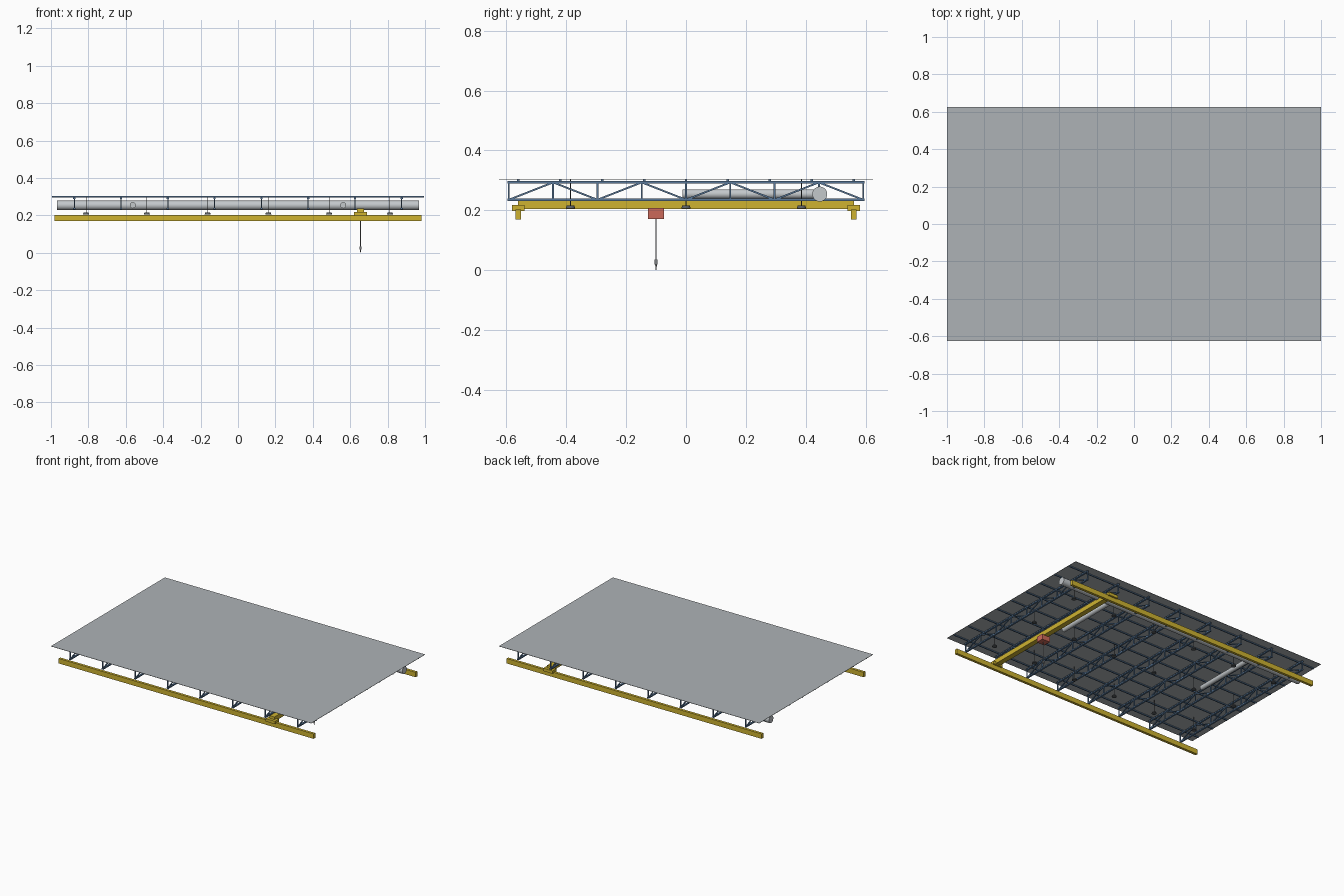
import bpy
import bmesh
from mathutils import Vector, Matrix

default = bpy.data.objects.get("Cube")
if default:
    bpy.data.objects.remove(default, do_unlink=True)


def material(name, rgb):
    m = bpy.data.materials.new(name)
    m.use_nodes = True
    m.diffuse_color = (*rgb, 1)
    m.node_tree.nodes["Principled BSDF"].inputs["Base Color"].default_value = (*rgb, 1)
    return m


deck_grey = material("deck_grey", (0.42, 0.45, 0.47))
steel_blue = material("steel_blue", (0.10, 0.19, 0.32))
crane_yellow = material("crane_yellow", (0.62, 0.45, 0.03))
hoist_red = material("hoist_red", (0.60, 0.14, 0.10))
duct_silver = material("duct_silver", (0.55, 0.58, 0.60))
dark_grey = material("dark_grey", (0.10, 0.11, 0.12))
rope_grey = material("rope_grey", (0.20, 0.21, 0.22))


def box(bm, x, y, z):
    """Add a box from three (low, high) ranges."""
    spans = (x, y, z)
    centre = Vector([sum(s) / 2 for s in spans])
    size = Vector([s[1] - s[0] for s in spans])
    bmesh.ops.create_cube(bm, size=1, matrix=Matrix.LocRotScale(centre, None, size))


def bar(bm, a, b, thick):
    """Add a square bar between two points."""
    a, b = Vector(a), Vector(b)
    turn = (b - a).to_track_quat('Z', 'X')
    size = Vector((thick, thick, (b - a).length))
    bmesh.ops.create_cube(bm, size=1, matrix=Matrix.LocRotScale((a + b) / 2, turn, size))


def rod(bm, a, b, radius, top=None, sides=24):
    """Add a capped cylinder or cone between two points."""
    a, b = Vector(a), Vector(b)
    turn = (b - a).to_track_quat('Z', 'X')
    bmesh.ops.create_cone(bm, cap_ends=True, segments=sides, radius1=radius,
                          radius2=radius if top is None else top, depth=(b - a).length,
                          matrix=Matrix.LocRotScale((a + b) / 2, turn, None))


def finish(name, bm, mat, smooth=False):
    mesh = bpy.data.meshes.new(name)
    bm.to_mesh(mesh)
    bm.free()
    mesh.materials.append(mat)
    ob = bpy.data.objects.new(name, mesh)
    bpy.context.collection.objects.link(ob)
    if smooth:
        bpy.ops.object.select_all(action='DESELECT')
        ob.select_set(True)
        bpy.context.view_layer.objects.active = ob
        bpy.ops.object.shade_smooth_by_angle()
    return ob


# Roof deck, a thin sheet
bm = bmesh.new()
box(bm, (-1, 1), (-0.625, 0.625), (0.303, 0.305))
finish("roof_deck", bm, deck_grey)

# Purlins under the deck
bm = bmesh.new()
for i in range(-4, 5):
    y = i * 0.14
    box(bm, (-0.995, 0.995), (y - 0.004, y + 0.004), (0.296, 0.303))
finish("purlins", bm, steel_blue)

# Roof trusses: chords, posts and zigzag diagonals
LOW, HIGH, PANEL = 0.235, 0.293, 0.148
bm = bmesh.new()
for i in range(8):
    x = -0.875 + i * 0.25
    for z in (LOW, HIGH):
        box(bm, (x - 0.006, x + 0.006), (-0.596, 0.596), (z - 0.004, z + 0.004))
    for j in range(-4, 5):
        y = j * PANEL
        bar(bm, (x, y, LOW), (x, y, HIGH), 0.006)
        if j < 4:
            ends = (LOW, HIGH) if j % 2 == 0 else (HIGH, LOW)
            bar(bm, (x, y, ends[0]), (x, y + PANEL, ends[1]), 0.006)
finish("roof_trusses", bm, steel_blue)

# Runway beams and the travelling bridge
CX, HY = 0.655, -0.1
for side, label in ((-1, "front"), (1, "back")):
    y = side * 0.56
    bm = bmesh.new()
    box(bm, (-0.98, 0.98), (y - 0.009, y + 0.009), (0.169, 0.203))
    finish(label + "_runway_beam", bm, crane_yellow)
    bm = bmesh.new()
    box(bm, (CX - 0.036, CX + 0.036), (y - 0.021, y + 0.021), (0.198, 0.218))
    finish(label + "_end_carriage", bm, crane_yellow)
bm = bmesh.new()
box(bm, (CX - 0.018, CX + 0.018), (-0.562, 0.562), (0.204, 0.236))
finish("bridge_girder", bm, crane_yellow)

# Hoist with rope and hook
bm = bmesh.new()
box(bm, (CX - 0.03, CX + 0.03), (HY - 0.027, HY + 0.027), (0.17, 0.208))
finish("hoist", bm, hoist_red)
bm = bmesh.new()
rod(bm, (CX, HY, 0.034), (CX, HY, 0.172), 0.002, sides=8)
finish("hoist_rope", bm, rope_grey)
bm = bmesh.new()
box(bm, (CX - 0.005, CX + 0.005), (HY - 0.005, HY + 0.005), (0.018, 0.035))
rod(bm, (CX, HY, 0), (CX, HY, 0.018), 0.001, 0.003, 8)
finish("hook_block", bm, rope_grey)

# Main air duct and its two branches
DY, DZ = 0.447, 0.254
bm = bmesh.new()
rod(bm, (-0.967, DY, DZ), (0.967, DY, DZ), 0.025)
finish("main_duct", bm, duct_silver, True)
for x, label in ((0.5625, "left"), (-0.5625, "right")):
    bm = bmesh.new()
    rod(bm, (x, -0.012, DZ), (x, DY, DZ), 0.016)
    finish(label + "_branch_duct", bm, duct_silver, True)

# Hanging lamps
lamps, wires = bmesh.new(), bmesh.new()
for i in range(6):
    x = -0.8125 + i * 0.325
    for y in (-0.386, 0, 0.386):
        rod(lamps, (x, y, 0.206), (x, y, 0.215), 0.016, 0.013, 16)
        rod(wires, (x, y, 0.214), (x, y, 0.303), 0.0015, sides=6)
finish("lamps", lamps, dark_grey, True)
finish("lamp_wires", wires, dark_grey)
